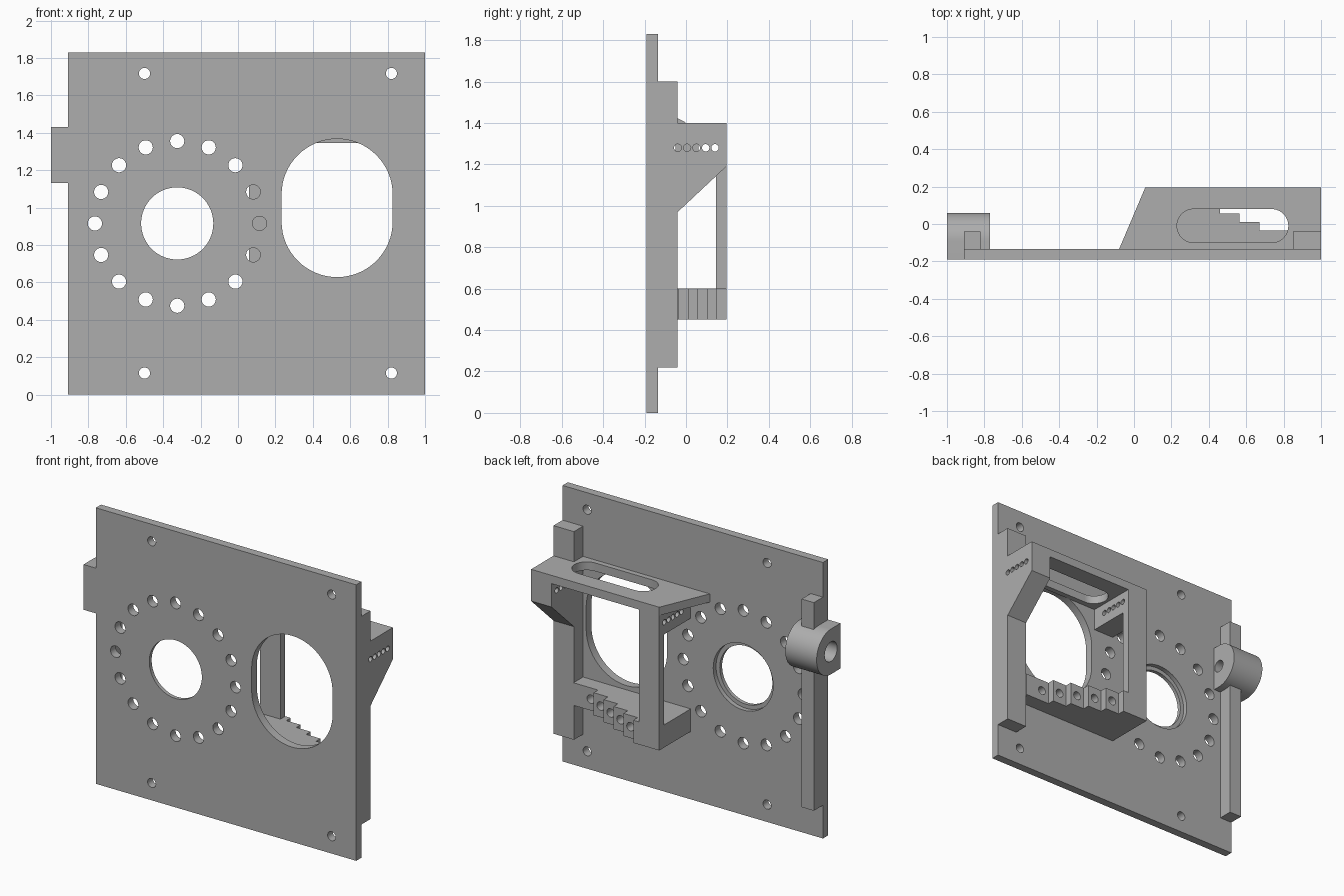
import bpy, bmesh
from math import sin, cos, pi, radians

cube = bpy.data.objects.get("Cube")
if cube:
    bpy.data.objects.remove(cube, do_unlink=True)

grey = bpy.data.materials.new("plain_grey")
grey.use_nodes = True
COLOUR = (0.42, 0.42, 0.42, 1)
grey.diffuse_color = COLOUR
grey.node_tree.nodes["Principled BSDF"].inputs["Base Color"].default_value = COLOUR

# Plate and frame levels shared by several parts
FRONT, BACK, RIB, DEEP = -0.19, -0.135, -0.04, 0.195
SHELF_LOW, SHELF_TOP, ROOF_LOW, ROOF_TOP = 0.45, 0.60, 1.345, 1.40


def place(axis, a, b, t):
    return {"x": (t, a, b), "y": (a, t, b), "z": (a, b, t)}[axis]


def solid(name, prisms):
    """Make one object from (axis, outline, low, high) extrusions."""
    bm = bmesh.new()
    for axis, outline, lo, hi in prisms:
        ends = [[bm.verts.new(place(axis, a, b, t)) for a, b in outline] for t in (lo, hi)]
        for loop in ends:
            bm.faces.new(loop)
        n = len(outline)
        for i in range(n):
            j = (i + 1) % n
            bm.faces.new((ends[0][i], ends[0][j], ends[1][j], ends[1][i]))
    bmesh.ops.recalc_face_normals(bm, faces=bm.faces)
    mesh = bpy.data.meshes.new(name)
    bm.to_mesh(mesh)
    bm.free()
    mesh.materials.append(grey)
    obj = bpy.data.objects.new(name, mesh)
    bpy.context.collection.objects.link(obj)
    return obj


def rect(a0, a1, b0, b1):
    return [(a0, b0), (a1, b0), (a1, b1), (a0, b1)]


def arc(a, b, r, start=0, sweep=2 * pi, n=32):
    count = n if sweep >= 2 * pi else n + 1
    return [(a + r * cos(start + sweep * i / n), b + r * sin(start + sweep * i / n))
            for i in range(count)]


def box(name, x0, x1, y0, y1, z0, z1):
    return solid(name, [("z", rect(x0, x1, y0, y1), z0, z1)])


def cut(prisms, *targets):
    """Cut the extrusions out of every target, then drop the cutter."""
    cutter = solid("cutter", prisms)
    cutter.hide_render = True
    for obj in targets:
        mod = obj.modifiers.new("cut", "BOOLEAN")
        mod.operation, mod.solver, mod.object = "DIFFERENCE", "EXACT", cutter
        bpy.context.view_layer.objects.active = obj
        bpy.ops.object.modifier_apply(modifier=mod.name)
    bpy.data.objects.remove(cutter, do_unlink=True)


# Mounting plate with screw holes, ring of holes, hub bore and oval window
plate = box("mounting_plate", -0.91, 1, FRONT, BACK, 0, 1.83)
HUB = (-0.325, 0.915)
outlines = [arc(x, z, 0.03, n=24) for x in (-0.5, 0.82) for z in (0.115, 1.717)]
outlines += [arc(a, b, 0.038, n=24) for a, b in arc(*HUB, 0.44, n=16)]
outlines.append(arc(*HUB, 0.193, n=64))
outlines.append(arc(0.53, 1.07, 0.297, 0, pi) + arc(0.53, 0.925, 0.297, pi, pi))
cut([("y", o, -0.3, -0.1) for o in outlines], plate)
cut([("y", arc(*HUB, 0.22, n=64), -0.165, -0.1)], plate)

# Vertical ribs on the back
rib_right = box("rib_right", -0.91, -0.82, BACK, RIB, 0.22, 1.60)
rib_left = box("rib_left", 0.85, 1, BACK, RIB, 0.22, 1.60)

# Rounded pivot boss with a stepped bore
PIVOT = (-0.09, 1.28)
boss = solid("pivot_boss", [("x", [(FRONT, 1.43), (FRONT, 1.13)]
                             + arc(*PIVOT, 0.15, -pi / 2, pi), -1, -0.77)])
for r, end in ((0.04, -0.7), (0.065, -0.88)):
    cut([("x", arc(*PIVOT, r), -1.1, end)], boss, rib_right, plate)

# Roof of the frame with a rounded slot
roof = solid("frame_roof", [("z", [(-0.08, BACK), (0.06, DEEP), (1, DEEP), (1, RIB),
                                   (0.85, RIB), (0.85, BACK)], ROOF_LOW, ROOF_TOP)])
slot = arc(0.735, -0.01, 0.09, -pi / 2, pi) + arc(0.32, -0.01, 0.09, pi / 2, pi)
cut([("z", slot, 1.2, 1.5)], roof)

# Gusset and bracket below the roof, drilled with a row of small holes
gusset = solid("frame_gusset", [("x", [(RIB, 0.97), (DEEP, 1.19), (DEEP, ROOF_LOW),
                                       (RIB, ROOF_LOW)], 0.85, 1)])
bracket = box("frame_bracket", 0.06, 0.21, BACK, DEEP, 1.2, ROOF_LOW)
row = [arc(RIB + 0.045 * i, 1.28, 0.018, n=16) for i in range(5)]
cut([("x", o, 0, 1.1) for o in row], gusset, bracket, rib_left)

# Corner post
box("frame_post", 0.06, 0.21, 0.145, DEEP, SHELF_TOP, 1.2)

# Stepped shelf with a blind hole in each step
steps, holes = [(0.06, BACK), (0.06, DEEP)], []
for i in range(5):
    x, y = 0.25 + 0.105 * i, DEEP - 0.046 * i
    steps += [(x, y), (x, y - 0.046)]
    holes.append(("y", arc(x + 0.053, 0.525, 0.028, n=24), -0.12, 0.3))
shelf = solid("stepped_shelf", [("z", steps + [(0.85, steps[-1][1]), (0.85, BACK)],
                                 SHELF_LOW, SHELF_TOP)])
cut(holes, shelf)

# Smooth the round walls, keep the edges sharp
bpy.ops.object.select_all(action="DESELECT")
for obj in bpy.context.collection.objects:
    if obj.type == "MESH" and grey.name in obj.data.materials:
        obj.select_set(True)
        bpy.context.view_layer.objects.active = obj
bpy.ops.object.shade_smooth_by_angle(angle=radians(30))
